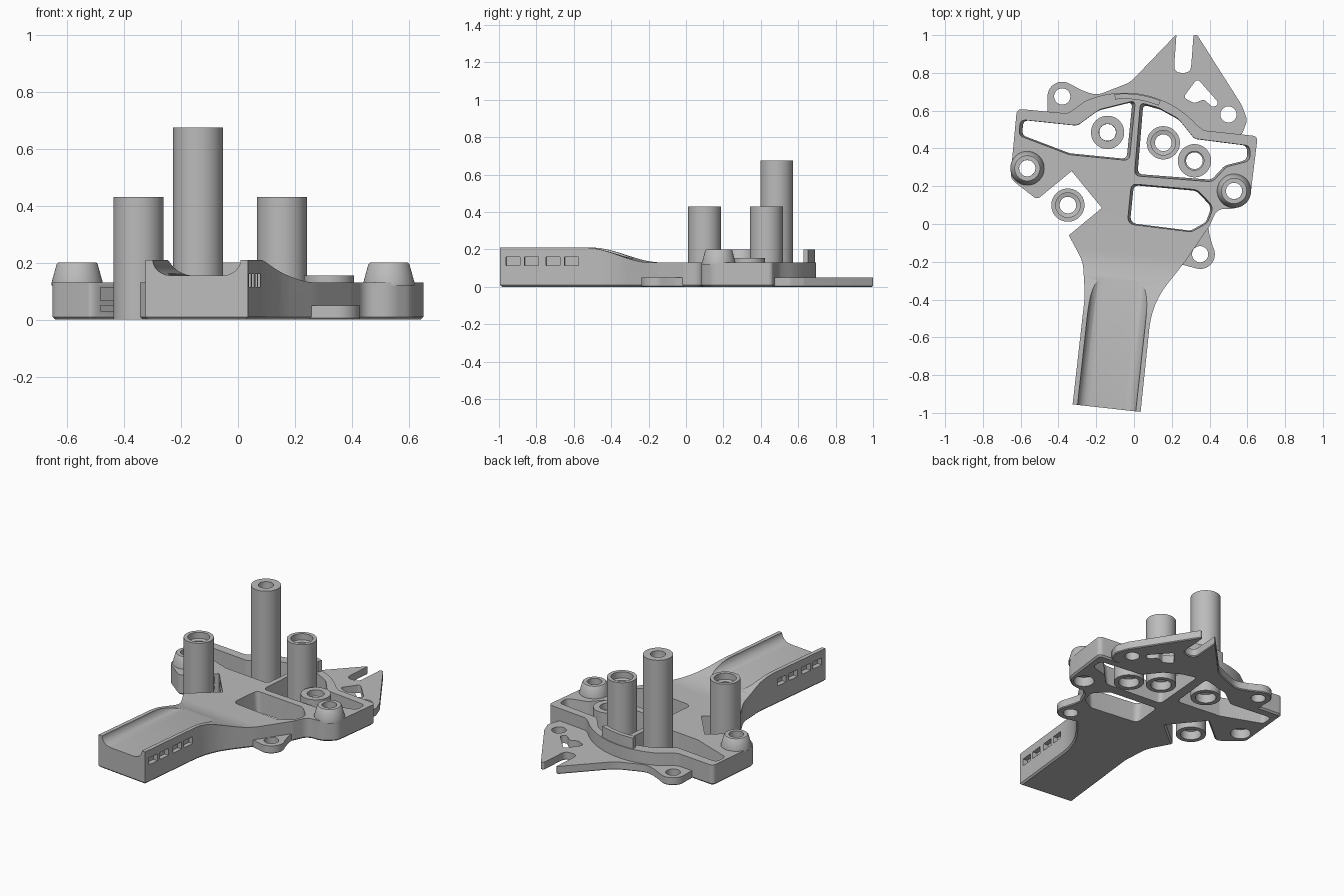
import bpy, bmesh, math
from mathutils import Vector, Matrix

cube = bpy.data.objects.get("Cube")
if cube:
    bpy.data.objects.remove(cube, do_unlink=True)

grey = bpy.data.materials.new("plain_grey")
grey.use_nodes = True
colour = (0.5, 0.5, 0.5, 1)
grey.diffuse_color = colour
grey.node_tree.nodes["Principled BSDF"].inputs["Base Color"].default_value = colour

THICK, THIN = 0.13, 0.05


def finish(name, bm):
    bmesh.ops.recalc_face_normals(bm, faces=bm.faces)
    mesh = bpy.data.meshes.new(name)
    bm.to_mesh(mesh)
    bm.free()
    ob = bpy.data.objects.new(name, mesh)
    bpy.context.collection.objects.link(ob)
    mesh.materials.append(grey)
    return ob


def arc(cx, cy, r, a0, a1, n=16):
    angles = [math.radians(a0 + (a1 - a0) * i / n) for i in range(n + 1)]
    return [(cx + r * math.cos(a), cy + r * math.sin(a)) for a in angles]


def rounded(points, steps=6):
    """Fillet each corner given as (x, y, radius); plain (x, y) stays sharp."""
    out = []
    for i, p in enumerate(points):
        c = Vector(p[:2])
        if len(p) < 3:
            out.append(c)
            continue
        a = Vector(points[i - 1][:2]) - c
        b = Vector(points[(i + 1) % len(points)][:2]) - c
        half = a.angle(b) / 2
        d = min(p[2] / math.tan(half), a.length * 0.48, b.length * 0.48)
        s, e = c + a.normalized() * d, c + b.normalized() * d
        for k in range(steps + 1):
            t = k / steps
            out.append(s * (1 - t) ** 2 + c * 2 * t * (1 - t) + e * t * t)
    return out


def prism(name, pts, z0, z1, top_scale=1.0, bevel=0.0):
    """Extrude an outline upwards, with optional draft or bevelled underside."""
    bm = bmesh.new()
    mid = sum((Vector(p) for p in pts), Vector((0, 0))) / len(pts)
    base = bm.faces.new([bm.verts.new((p[0], p[1], z0)) for p in pts])
    top = bmesh.ops.extrude_face_region(bm, geom=[base], use_keep_orig=True)["geom"]
    for v in (g for g in top if isinstance(g, bmesh.types.BMVert)):
        flat = mid + (v.co.xy - mid) * top_scale
        v.co = (flat.x, flat.y, z1)
    if bevel:
        bmesh.ops.recalc_face_normals(bm, faces=bm.faces)
        rim = [e for e in bm.edges if all(v.co.z < z0 + 1e-5 for v in e.verts)]
        bmesh.ops.bevel(bm, geom=rim, offset=bevel, segments=1, affect='EDGES')
    return finish(name, bm)


def lathe(name, profile, x, y, n=48):
    """Revolve a closed (radius, height) loop about a vertical axis."""
    bm = bmesh.new()
    rings = [[bm.verts.new((x + r * math.cos(a), y + r * math.sin(a), z))
              for r, z in profile]
             for a in (math.tau * i / n for i in range(n))]
    m = len(profile)
    for i in range(n):
        p, q = rings[i], rings[(i + 1) % n]
        for j in range(m):
            k = (j + 1) % m
            bm.faces.new((p[j], q[j], q[k], p[k]))
    return finish(name, bm)


def combine(target, tool, operation='DIFFERENCE'):
    mod = target.modifiers.new("combine", 'BOOLEAN')
    mod.operation, mod.object, mod.solver = operation, tool, 'EXACT'
    bpy.context.view_layer.objects.active = target
    bpy.ops.object.modifier_apply(modifier=mod.name)
    bpy.data.objects.remove(tool, do_unlink=True)


def bore(target, x, y, r, z0=-0.1, z1=0.4):
    combine(target, prism("bore", arc(x, y, r, 0, 348.75, 31), z0, z1))


def box(name, size, matrix):
    bm = bmesh.new()
    bmesh.ops.create_cube(bm, size=1, matrix=matrix @ Matrix.Diagonal((*size, 1)))
    return finish(name, bm)


# Frame and handle body
outline = rounded([
    (-.325, -.955), (.035, -.995), (.095, -.42, .5), (.27, -.2, .5), (.4, -.01, .1),
    (.44, .08, .06), (.54, .08, .1), (.615, .14, .08), (.655, .465, .03), (.37, .495, .05),
    *arc(-.05, .18, .515, 42, 114),
    (-.35, .585, .06), (-.62, .61, .03), (-.655, .24, .06), (-.52, .135, .02),
    (-.5, .14), (-.33, .28), (-.17, .085), (-.345, -.06), (-.27, -.2, .2), (-.26, -.38, .3)])
frame = prism("frame_and_handle", outline, 0, .21, bevel=.01)

# The handle's own axes, tilted in plan
handle = Matrix.Translation((-.145, -.975, 0)) @ Matrix.Rotation(math.radians(-6.3), 4, 'Z')

# Sloping shoulder that drops from the handle to the frame
shoulder = [(.43, .3), (.43, .211)]
for i in range(17):
    t = i / 16
    shoulder.append((.45 + .38 * t, THICK + .08 * (1 + math.cos(math.pi * t)) / 2))
shoulder += [(2.2, THICK), (2.2, .3)]
cutter = prism("shoulder_cutter", shoulder, -1, 1)
cutter.data.transform(handle @ Matrix(((0, 0, 1, 0), (1, 0, 0, 0), (0, 1, 0, 0), (0, 0, 0, 1))))
combine(frame, cutter)

# Scooped channel along the handle
right = [(.09 + .065 * math.sin(a), .21 - .055 * math.cos(a))
         for a in (math.pi / 2 * i / 10 for i in range(11))]
channel = right + [(.155, .3), (-.155, .3)] + [(-x, z) for x, z in reversed(right)]
cutter = prism("channel_cutter", channel, -.1, .85)
swap = Matrix(((1, 0, 0, 0), (0, 0, 1, 0), (0, 1, 0, 0), (0, 0, 0, 1)))
cutter.data.transform(handle @ swap)
cutter.data.flip_normals()
combine(frame, cutter)

# Rows of blind slots on both handle sides
for side in (-1, 1):
    for along in (.07, .17, .285, .385):
        place = handle @ Matrix.Translation((side * .18, along, .1375))
        combine(frame, box("slot_cutter", (.06, .075, .045), place))

# Grooves in the side notch walls
for x, y, turn in ((-.42, .21, 38), (-.25, .18, -51)):
    for z, high in ((.09, .045), (.04, .02)):
        place = Matrix.Translation((x, y, z)) @ Matrix.Rotation(math.radians(turn), 4, 'Z')
        combine(frame, box("groove_cutter", (.17, .05, high), place))

# Drafted windows through the frame
windows = [
    [(-.585, .55, .03), (-.3, .52, .05), (-.19, .6, .1), (-.01, .645, .02),
     (-.04, .345, .03), (-.34, .375, .05), (-.59, .47, .03)],
    [(.05, .63, .02), (.14, .605, .1), (.24, .55, .1), (.32, .45, .04), (.595, .415, .03),
     (.6, .34, .04), (.48, .31, .05), (.41, .235, .05), (.02, .265, .03)],
    [(0, .205, .03), (.33, .175, .06), (.41, .09, .05), (.38, .01, .05),
     (.3, -.035, .05), (-.02, .005, .04)]]
for w in windows:
    combine(frame, prism("window_cutter", rounded(w), -.01, .15, 1.07))

# Thin rear wing with fork slot, lugs and window
wing = prism("rear_wing", rounded([
    (.4, .46), (.57, .47, .03), (.6, .55, .05), (.57, .63, .03), (.335, 1, .01), (.315, 1, .01),
    (.3, .8, .04), (.21, .8, .04), (.225, 1.005, .005), (-.02, .75, .15), (-.2, .68, .15),
    (-.28, .71, .1), *arc(-.38, .675, .078, 60, 190), (-.46, .57), (-.3, .56),
    (-.2, .63), (0, .66), (.2, .6), (.33, .47)]), 0, THIN, bevel=.005)
combine(wing, prism("wing_window_cutter", rounded([
    (.26, .67, .02), (.335, .77, .02), (.45, .64, .02), (.42, .615, .02),
    (.37, .66, .02), (.32, .64, .02)]), -.1, .2))
lug = prism("front_lug", rounded([
    (.2, -.2), (.31, -.23), *arc(.35, -.16, .078, -110, 30),
    (.4, -.06, .05), (.39, .005), (.32, -.06)]), 0, THIN, bevel=.005)
for part, x, y in ((wing, -.38, .675), (wing, .5, .58), (lug, .35, -.16)):
    bore(part, x, y, .043)
combine(frame, wing, 'UNION')
combine(frame, lug, 'UNION')

# Upright curved lip on the rear rim
lip = arc(-.05, .18, .51, 68, 96) + arc(-.05, .18, .482, 96, 68)
combine(frame, prism("rear_lip", lip, .06, .2), 'UNION')

# Tapered screw bosses
parts = [frame]
for side, x, y in (("right", -.565, .295), ("left", .53, .175)):
    bore(frame, x, y, .043)
    bore(frame, x, y, .06, -.1, .06)
    parts.append(lathe(side + "_boss", [
        (.043, .12), (.09, .12), (.09, THICK), (.072, .195), (.067, .2), (.043, .2)], x, y))

# Tubular posts, counterbored at both ends
for name, x, y, top, wide in (("tall_post", -.14, .485, .675, .045), ("middle_post", .155, .43, .43, .065),
                              ("side_post", -.35, .1, .43, .065), ("short_post", .32, .335, .155, .05)):
    parts.append(lathe(name, [
        (.06, 0), (.088, 0), (.088, top), (wide, top), (wide, top - .04),
        (.044, top - .045), (.044, .06), (.06, .055)], x, y))

# Smooth the curves, keep the edges crisp
for ob in parts:
    bpy.ops.object.select_all(action='DESELECT')
    ob.select_set(True)
    bpy.context.view_layer.objects.active = ob
    bpy.ops.object.shade_smooth_by_angle(angle=math.radians(30))
